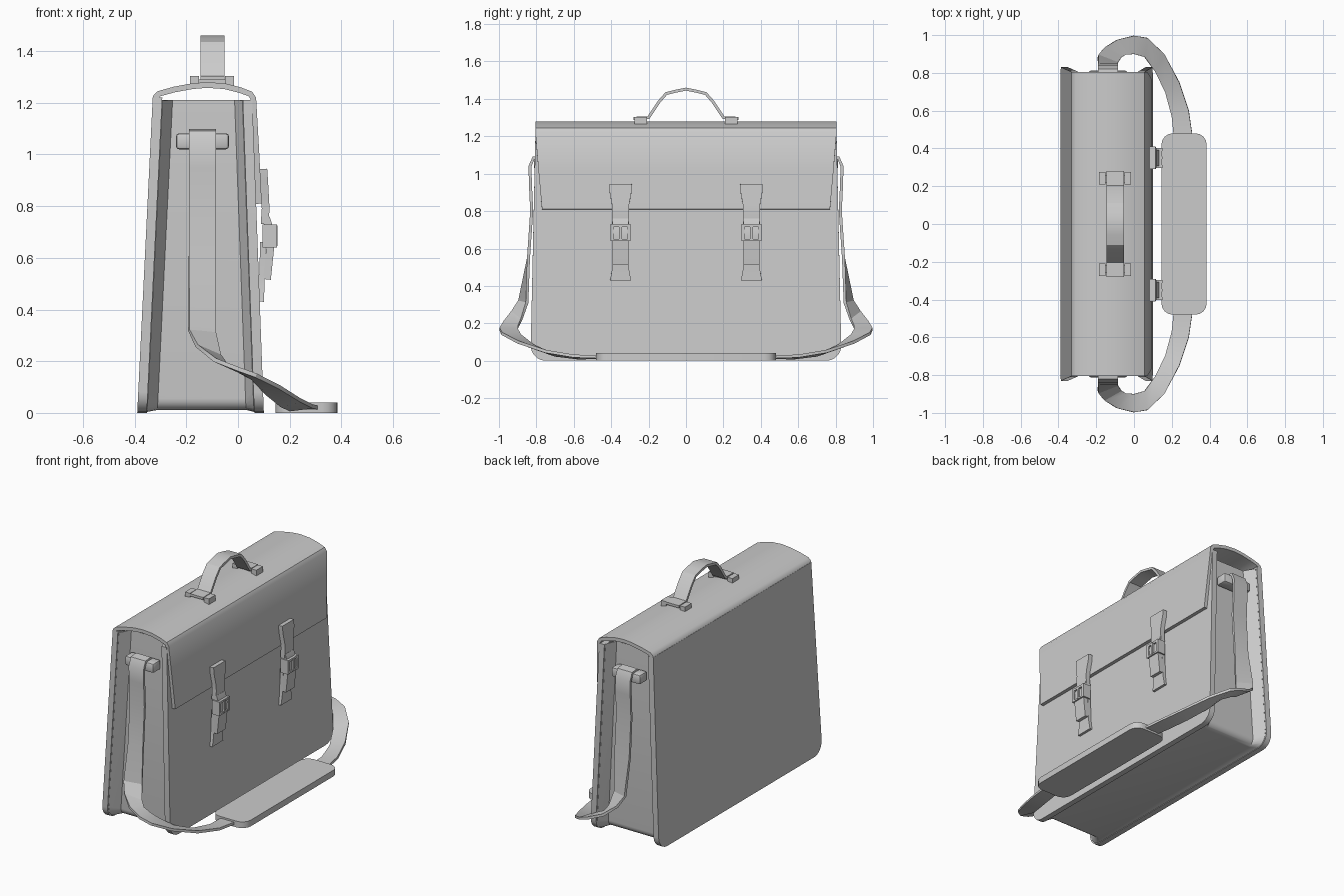
import bpy, bmesh, math

if "Cube" in bpy.data.objects:
    bpy.data.objects.remove(bpy.data.objects["Cube"])


def make(name, verts, faces, mirror=False, thick=0, offset=-1, bevel=0):
    me = bpy.data.meshes.new(name)
    me.from_pydata(verts, [], faces)
    bm = bmesh.new()
    bm.from_mesh(me)
    if not thick:
        bmesh.ops.recalc_face_normals(bm, faces=bm.faces)
    bm.to_mesh(me)
    bm.free()
    ob = bpy.data.objects.new(name, me)
    bpy.context.collection.objects.link(ob)
    if thick:
        m = ob.modifiers.new("thickness", 'SOLIDIFY')
        m.thickness, m.offset = thick, offset
    if bevel:
        m = ob.modifiers.new("bevel", 'BEVEL')
        m.width, m.segments = bevel, 2
    if mirror:
        m = ob.modifiers.new("mirror", 'MIRROR')
        m.use_axis = (False, True, False)
        m.use_mirror_merge = False
    return ob


def grid(name, rows, **kw):
    """Sheet of quads through rows of points."""
    n = len(rows[0])
    faces = [(i*n+j, i*n+j+1, (i+1)*n+j+1, (i+1)*n+j)
             for i in range(len(rows)-1) for j in range(n-1)]
    return make(name, [p for r in rows for p in r], faces, **kw)


def prism(name, a, b, **kw):
    """Solid between two matching outlines."""
    n = len(a)
    faces = [tuple(range(n)), tuple(range(2*n-1, n-1, -1))]
    faces += [(i, (i+1) % n, n+(i+1) % n, n+i) for i in range(n)]
    return make(name, list(a)+list(b), faces, **kw)


def box(name, x0, x1, y0, y1, z0, z1, **kw):
    ring = [(x0, y0), (x1, y0), (x1, y1), (x0, y1)]
    return prism(name, [(x, y, z0) for x, y in ring], [(x, y, z1) for x, y in ring], **kw)


def xback(z):
    return -0.39 + 0.06*z/1.22


def xfront(z):
    return 0.10 - 0.045*z/1.22


def section(side, bottom, r, top, fx, dx):
    """U outline with rounded lower corners, inset at the sides and bottom."""
    cy, cz = 0.83 - side - r, bottom + r
    half = [(0.805 - side, top)]
    half += [(cy + r*math.cos(a), cz - r*math.sin(a))
             for a in (math.pi/2*i/5 for i in range(6))]
    pts = half + [(-y, z) for y, z in reversed(half)]
    return [(fx(z)+dx, y, z) for y, z in pts]


# Back and front panels
for name, fx, dx, top in (("back_panel", xback, .037, 1.22), ("front_panel", xfront, -.037, 1.21)):
    prism(name, section(0, 0, .08, top, fx, 0), section(0, 0, .08, top, fx, dx))

# Side and bottom gusset with steep side flanges
grid("gusset", [section(.012, .008, .075, 1.21, xback, 0.034),
                section(.085, .016, .04, 1.21, xback, 0.075),
                section(.085, .016, .04, 1.21, xfront, -0.066),
                section(.012, .008, .075, 1.21, xfront, -0.034)], thick=0.01, offset=0)

# Flap over the top: x, z, half width
flap = [(-0.33, 1.221, .805), (-0.325, 1.232, .805), (-0.31, 1.245, .805), (-0.25, 1.262, .805),
        (-0.18, 1.275, .805), (-0.12, 1.28, .805), (-0.05, 1.275, .805), (0.01, 1.26, .805),
        (0.055, 1.243, .805), (0.07, 1.22, .805), (0.082, 1.01, .788), (0.092, 0.81, .77)]
grid("flap", [[(x, w, z), (x, -w, z)] for x, z, w in flap], thick=0.022)

# Closure straps and tabs
Y = 0.35


def tab(name, pts, t):
    grid(name, [[(x, Y+w, z), (x, Y-w, z)] for x, z, w in pts], thick=t, mirror=True)


tab("upper_closure_strap", [(0.113, .945, .06), (0.116, .90, .058), (0.12, .83, .045),
                            (0.122, .79, .045), (0.118, .73, .045)], 0.03)
tab("closure_strap_end", [(0.122, .76, .043), (0.143, .70, .043), (0.14, .64, .043),
                          (0.127, .515, .043)], 0.03)
tab("lower_closure_tab", [(0.108, .66, .043), (0.104, .53, .043), (0.102, .49, .045),
                          (0.101, .43, .056)], 0.022)

# Buckle frames and prongs
for i, s in enumerate((-1, 1)):
    box(f"buckle_side_{i}", 0.095, 0.15, Y+s*0.045-0.008, Y+s*0.045+0.008, 0.64, 0.73, mirror=True)
box("buckle_top", 0.115, 0.149, Y-.05, Y+.05, 0.715, 0.729, mirror=True)
box("buckle_bottom", 0.13, 0.149, Y-.05, Y+.05, 0.641, 0.652, mirror=True)
box("buckle_prong", 0.135, 0.152, Y-.007, Y+.007, 0.645, 0.725, mirror=True)

# Carry handle: y, z
arch = [(.28, 1.304), (.205, 1.306), (.19, 1.33), (.15, 1.39), (.11, 1.435), (.06, 1.448), (0, 1.46)]
path = [(-y, z) for y, z in arch] + list(reversed(arch[:-1]))
grid("handle", [[(-0.145, y, z), (-0.052, y, z)] for y, z in path], thick=0.016)

# Handle mounts: end blocks and a low bar under the handle
for i, x in enumerate((-0.185, -0.05)):
    box(f"handle_mount_block_{i}", x, x+0.035, .208, .275, 1.265, 1.303, mirror=True)
box("handle_mount_bar", -0.155, -0.04, .22, .26, 1.268, 1.29, mirror=True)

# Side strap anchors
box("strap_anchor", -0.24, -0.035, 0.735, 0.812, 1.02, 1.082, mirror=True, bevel=0.012)

# Shoulder strap: upper run (y, z), then paired edges down to the pad
upper = [(.745, 1.07), (.77, 1.09), (.815, 1.085), (.834, 1.04), (.832, .95), (.825, .8), (.842, .55)]
rows = [[(-0.19, y, z), (-0.085, y, z)] for y, z in upper]
rows += [[(-.19, .89, .32), (-.088, .85, .31)],
         [(-.16, .93, .26), (-.07, .88, .22)],
         [(-.09, .975, .205), (-.045, .897, .185)],
         [(0, .997, .17), (0, .90, .165)],
         [(.07, .985, .145), (.055, .885, .135)],
         [(.16, .90, .10), (.11, .81, .075)],
         [(.24, .75, .05), (.165, .70, .03)],
         [(.29, .60, .025), (.20, .57, .014)],
         [(.312, .45, .02), (.212, .45, .02)]]
grid("shoulder_strap", rows, thick=0.016, offset=0, mirror=True)

# Shoulder pad with rounded corners
pad = []
for cx, cy, a0 in ((.325, .42, 0), (.205, .42, 90), (.205, -.42, 180), (.325, -.42, 270)):
    for k in range(5):
        a = math.radians(a0 + 22.5*k)
        pad.append((cx + .06*math.cos(a), cy + .06*math.sin(a)))
prism("shoulder_pad", [(x, y, 0) for x, y in pad], [(x, y, .04) for x, y in pad])

# Apply modifiers, then smooth shading with sharp edges kept
bpy.ops.object.select_all(action='SELECT')
bpy.context.view_layer.objects.active = bpy.data.objects["flap"]
bpy.ops.object.convert(target='MESH')
bpy.ops.object.shade_smooth_by_angle(angle=math.radians(30))
